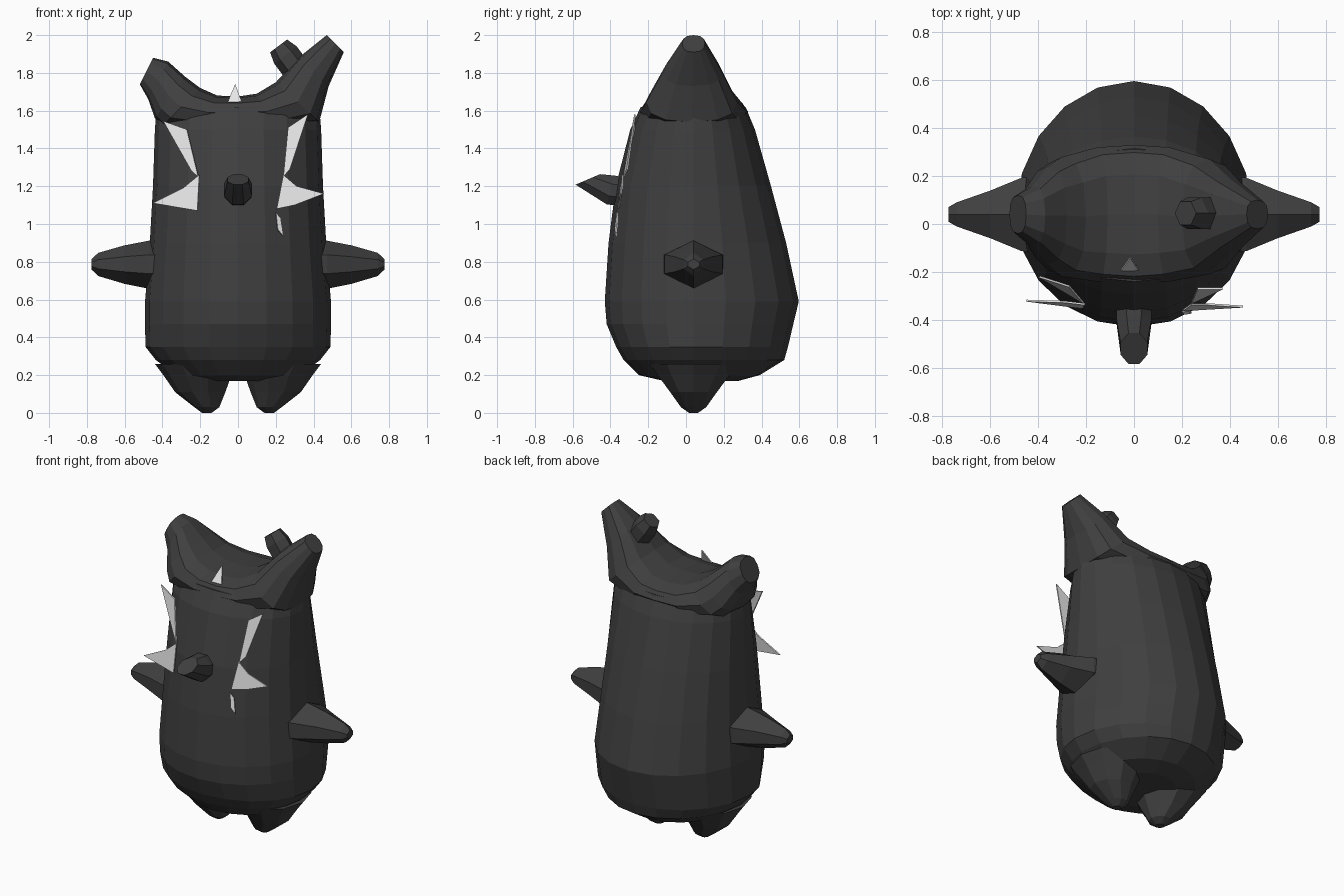
import bpy, bmesh, math
from mathutils import Vector


def material(name, rgb):
    m = bpy.data.materials.new(name)
    m.diffuse_color = (*rgb, 1)
    return m


DARK = material("charcoal", (0.05, 0.05, 0.05))
WHITE = material("off white", (0.8, 0.8, 0.8))


def finish(name, bm, mat):
    bmesh.ops.recalc_face_normals(bm, faces=bm.faces)
    me = bpy.data.meshes.new(name)
    bm.to_mesh(me)
    bm.free()
    me.materials.append(mat)
    ob = bpy.data.objects.new(name, me)
    bpy.context.collection.objects.link(ob)
    return ob


def loft(name, rings, mat=DARK):
    """Skin a list of equal rings of points and cap both ends."""
    bm = bmesh.new()
    vs = [[bm.verts.new(p) for p in r] for r in rings]
    n = len(vs[0])
    for a, b in zip(vs, vs[1:]):
        for i in range(n):
            j = (i + 1) % n
            bm.faces.new((a[i], a[j], b[j], b[i]))
    bm.faces.new(vs[0])
    bm.faces.new(vs[-1])
    return finish(name, bm, mat)


def angles(n, start=0.0):
    return [start + 2 * math.pi * i / n for i in range(n)]


def spow(v, e):
    return math.copysign(abs(v) ** e, v)


# Body: egg-like rings (z, half width, front y, back y) about y = 0.04
YC = 0.04
profile = [(0.17, 0.20, -0.12, 0.28), (0.2, 0.33, -0.25, 0.39),
           (0.28, 0.435, -0.33, 0.52), (0.35, 0.49, -0.37, 0.54),
           (0.47, 0.492, -0.42, 0.568), (0.59, 0.492, -0.43, 0.597),
           (0.9, 0.467, -0.41, 0.53), (1.2, 0.45, -0.372, 0.45),
           (1.5, 0.44, -0.295, 0.365), (1.62, 0.43, -0.24, 0.315)]
rings = []
for z, rx, yf, yb in profile:
    rings.append([(rx * math.sin(a), YC + math.cos(a) * ((yb - YC) if math.cos(a) > 0 else (YC - yf)), z)
                  for a in angles(20)])
loft("body", rings)

# Head saddle with two ears: sections (inner x, z, outer x, z, front y, back y)
sections = [(-0.45, 1.88, -0.52, 1.74, -0.04, 0.12),
            (-0.37, 1.86, -0.475, 1.66, -0.09, 0.16),
            (-0.28, 1.78, -0.44, 1.56, -0.17, 0.24),
            (-0.20, 1.72, -0.40, 1.52, -0.22, 0.28),
            (-0.11, 1.68, -0.2, 1.50, -0.24, 0.32),
            (0.0, 1.675, 0.0, 1.51, -0.25, 0.33),
            (0.1, 1.69, 0.2, 1.50, -0.24, 0.32),
            (0.2, 1.75, 0.43, 1.54, -0.21, 0.27),
            (0.32, 1.88, 0.48, 1.73, -0.12, 0.19),
            (0.47, 2.0, 0.56, 1.91, -0.02, 0.10)]
rings = []
for ix, iz, ox, oz, yf, yb in sections:
    ring = []
    for a in angles(12):
        u, v = spow(math.cos(a), 0.8), spow(math.sin(a), 0.8)
        ring.append(((ix + ox) / 2 + u * (ix - ox) / 2, (yf + yb) / 2 + v * (yb - yf) / 2,
                     (iz + oz) / 2 + u * (iz - oz) / 2))
    rings.append(ring)
loft("ears", rings)

# Arms and feet, one per side
for s, side in ((-1, "left"), (1, "right")):
    hexa = [(0, 0.125), (0.153, 0.05), (0.153, -0.05), (0, -0.13), (-0.153, -0.05), (-0.153, 0.05)]
    loft(side + "_arm", [[(s * x, YC + y * ky, 0.787 + z * kz) for y, z in hexa]
                         for x, ky, kz in ((0.4, 1.05, 1.0), (0.47, 1, 1), (0.6, 0.65, 0.8),
                                           (0.74, 0.33, 0.48), (0.775, 0.2, 0.22))])
    feet = [(0.26, 0.24, 0.2, 0.24), (0.2, 0.215, 0.18, 0.2), (0.11, 0.2, 0.133, 0.13),
            (0.03, 0.165, 0.066, 0.07), (0.0, 0.165, 0.025, 0.025)]
    loft(side + "_foot", [[(s * (x + rx * math.cos(a)), YC + ry * math.sin(a), z) for a in angles(10)]
                          for z, x, rx, ry in feet])

# Nose: tapered peg with a slanted tip
nose = [(-0.28, 1.165, 0.075, 0.08, 0.0), (-0.40, 1.18, 0.08, 0.083, 0.02), (-0.52, 1.236, 0.06, 0.03, 0.07)]
loft("nose", [[(rx * math.cos(a), y + slant * math.sin(a), z + rz * math.sin(a)) for a in angles(8, math.pi / 8)]
              for y, z, rx, rz, slant in nose])

# Small knob on the taller ear
axis = Vector((-0.6, 0, 0.8))
e1, e2 = Vector((0.8, 0, 0.6)), Vector((0, 1, 0))
base = Vector((0.215, 0.045, 1.943))
loft("knob", [[base + axis * d + (e1 * math.cos(a) + e2 * math.sin(a)) * r for a in angles(6)]
              for d, r in ((-0.16, 0.075), (-0.06, 0.075), (0, 0.056))])


# Pale shards poking out of the face
def shard(name, pts):
    bm = bmesh.new()
    bm.faces.new([bm.verts.new(p) for p in pts])
    ob = finish(name, bm, WHITE)
    mod = ob.modifiers.new("thickness", "SOLIDIFY")
    mod.thickness = 0.008
    mod.offset = 0


shard("left_upper_shard", [(-0.395, -0.22, 1.545), (-0.27, -0.26, 1.50), (-0.21, -0.33, 1.25), (-0.245, -0.3, 1.28)])
shard("left_lower_shard", [(-0.205, -0.335, 1.26), (-0.29, -0.325, 1.19), (-0.45, -0.32, 1.11), (-0.215, -0.35, 1.07)])
shard("right_upper_shard", [(0.37, -0.27, 1.58), (0.265, -0.27, 1.51), (0.24, -0.33, 1.25), (0.275, -0.31, 1.29)])
shard("right_lower_shard", [(0.24, -0.335, 1.26), (0.31, -0.335, 1.2), (0.455, -0.345, 1.16),
                            (0.3, -0.35, 1.1), (0.205, -0.36, 1.08)])
shard("right_small_shard", [(0.2, -0.365, 1.06), (0.225, -0.36, 1.03), (0.24, -0.37, 0.935), (0.21, -0.375, 0.97)])
shard("forehead_shard", [(-0.06, -0.20, 1.63), (0.025, -0.20, 1.63), (-0.015, -0.14, 1.74)])
